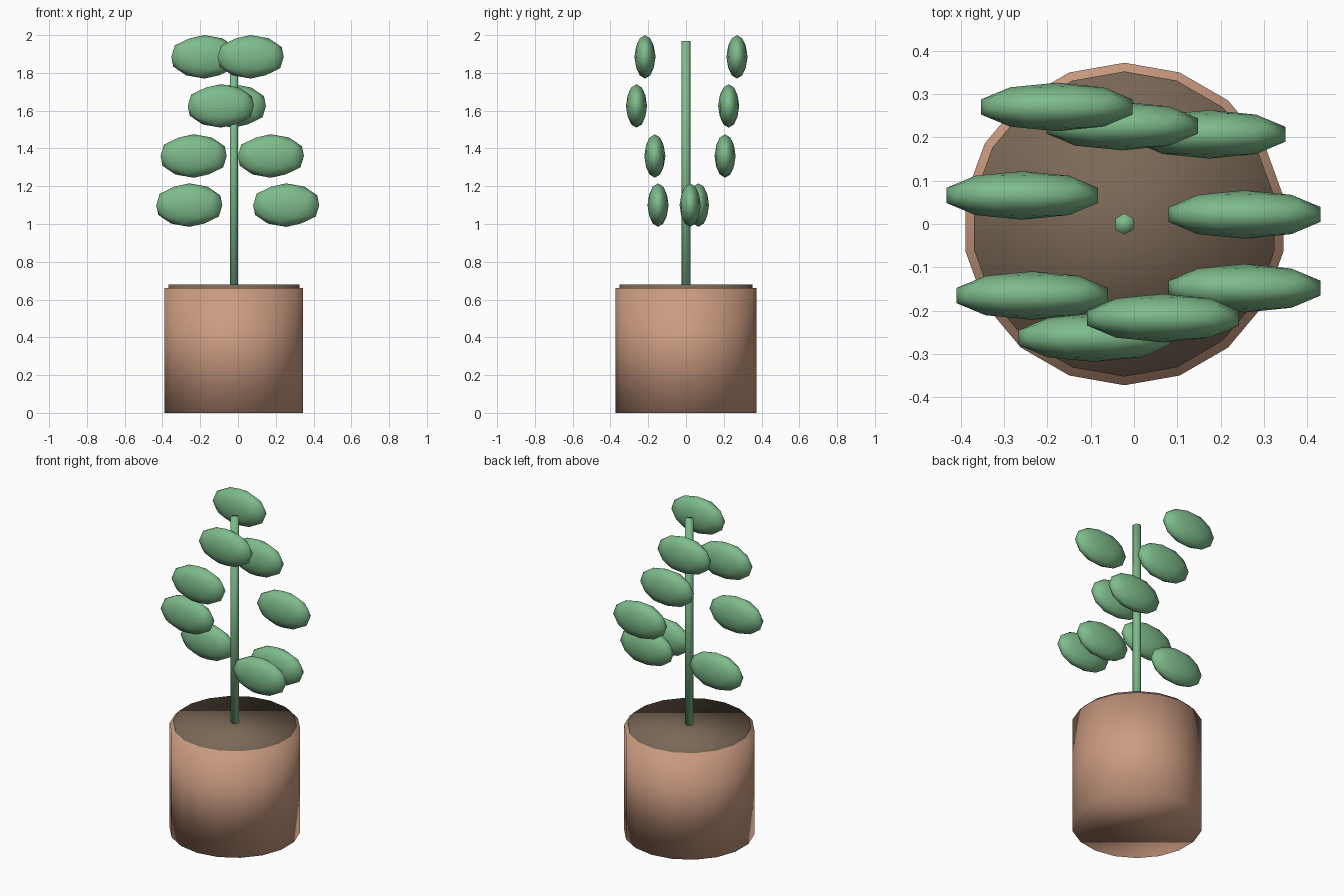
import bpy

cube = bpy.data.objects.get("Cube")
if cube:
    bpy.data.objects.remove(cube, do_unlink=True)


def make_material(name, rgb):
    mat = bpy.data.materials.new(name)
    mat.use_nodes = True
    color = (*rgb, 1.0)
    mat.diffuse_color = color
    mat.node_tree.nodes["Principled BSDF"].inputs["Base Color"].default_value = color
    return mat


terracotta = make_material("terracotta", (0.60, 0.33, 0.22))
earth = make_material("brown_earth", (0.20, 0.14, 0.095))
green = make_material("leaf_green", (0.21, 0.50, 0.26))

AXIS_X = -0.022  # shared axis of pot, soil and stem


def finish(name, mat):
    obj = bpy.context.object
    obj.name = name
    obj.data.materials.append(mat)
    bpy.ops.object.shade_smooth()
    return obj


def cylinder(name, sides, radius, bottom, top, mat):
    bpy.ops.mesh.primitive_cylinder_add(
        vertices=sides, radius=radius, depth=top - bottom,
        location=(AXIS_X, 0, (bottom + top) / 2))
    return finish(name, mat)


# Pot, soil and stem
cylinder("pot", 18, 0.372, 0.0, 0.66, terracotta)
cylinder("soil", 18, 0.352, 0.58, 0.68, earth)
cylinder("stem", 6, 0.0245, 0.62, 1.97, green)

# Leaves: tiers of flattened low-poly balls around the stem
tiers = {
    1.10: [(0.255, -0.148), (0.255, 0.022), (-0.258, 0.066)],
    1.36: [(-0.235, -0.165), (0.174, 0.207)],
    1.625: [(-0.091, -0.262), (-0.027, 0.226)],
    1.885: [(0.067, -0.217), (-0.178, 0.270)],
}
count = 0
for z, spots in tiers.items():
    for x, y in spots:
        count += 1
        bpy.ops.mesh.primitive_ico_sphere_add(
            subdivisions=2, radius=1.0, location=(x, y, z), scale=(0.184, 0.056, 0.115))
        finish(f"leaf_{count}", green)
